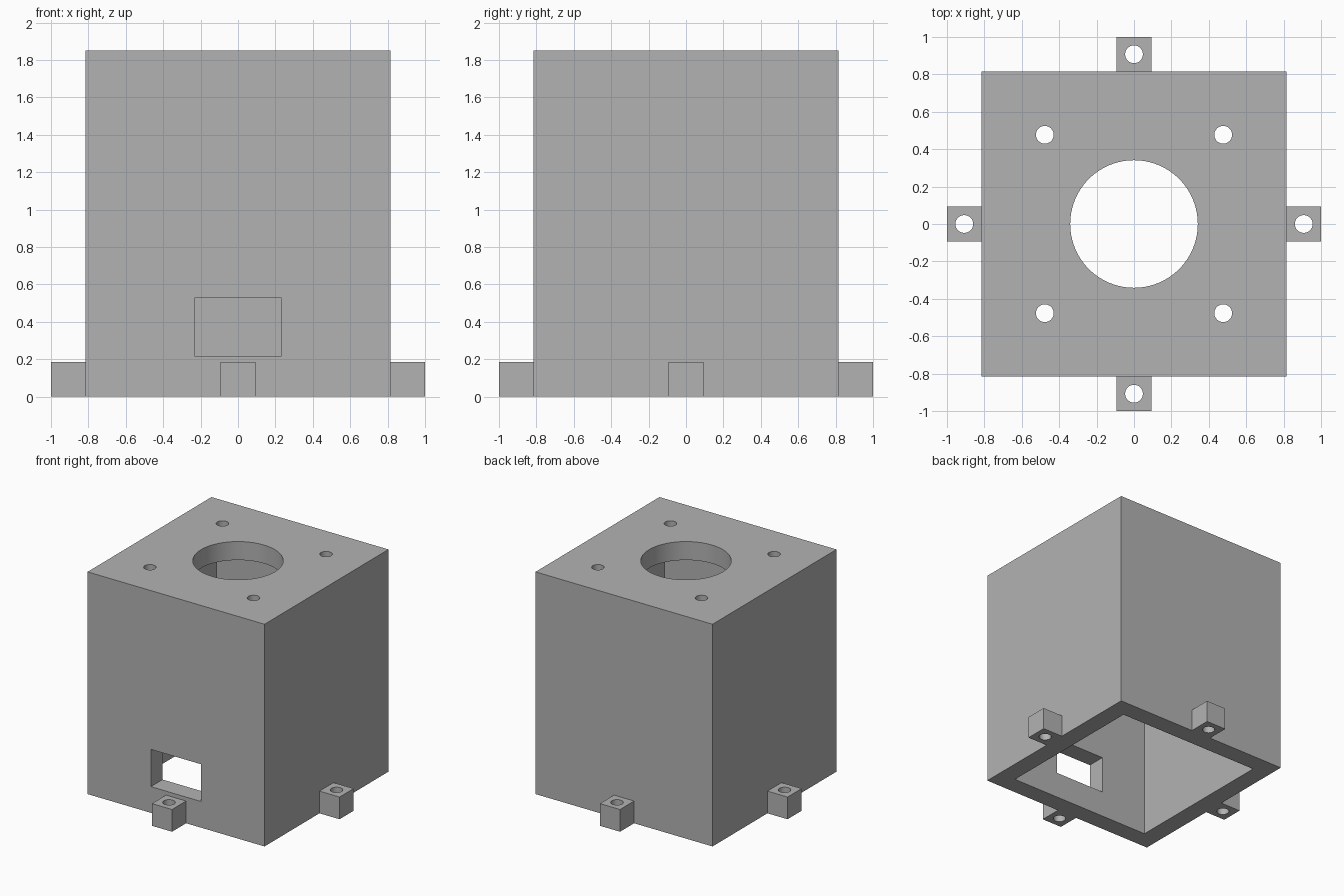
import bpy
from math import radians

OUTER, HEIGHT, WALL = 1.63, 1.85, 0.154
HALF = OUTER / 2
TAB = 1 - HALF
SCREW_R, BORE_R, SCREW_AT = 0.0475, 0.341, 0.477

default = bpy.data.objects.get("Cube")
if default:
    bpy.data.objects.remove(default, do_unlink=True)

grey = bpy.data.materials.new("plain grey")
grey.use_nodes = True
colour = (0.45, 0.45, 0.45, 1)
grey.diffuse_color = colour
grey.node_tree.nodes["Principled BSDF"].inputs["Base Color"].default_value = colour


def box(name, size, centre):
    bpy.ops.mesh.primitive_cube_add(size=1, location=centre)
    obj = bpy.context.object
    obj.name = name
    obj.scale = size
    bpy.ops.object.transform_apply(location=True, rotation=False, scale=True)
    obj.data.materials.append(grey)
    return obj


def rod(name, radius, depth, centre, sides=48):
    bpy.ops.mesh.primitive_cylinder_add(vertices=sides, radius=radius, depth=depth, location=centre)
    obj = bpy.context.object
    obj.name = name
    obj.data.materials.append(grey)
    return obj


def cut(target, cutter):
    """Subtract the cutter from the target and discard it."""
    cutter.hide_render = True
    mod = target.modifiers.new("cut", 'BOOLEAN')
    mod.operation = 'DIFFERENCE'
    mod.solver = 'EXACT'
    mod.object = cutter
    bpy.ops.object.select_all(action='DESELECT')
    target.select_set(True)
    bpy.context.view_layer.objects.active = target
    bpy.ops.object.modifier_apply(modifier=mod.name)
    bpy.data.objects.remove(cutter, do_unlink=True)


def finish(obj):
    bpy.ops.object.select_all(action='DESELECT')
    obj.select_set(True)
    bpy.context.view_layer.objects.active = obj
    bpy.ops.object.shade_smooth_by_angle(angle=radians(30))


# Housing: a box open at the bottom, with a thick top plate
housing = box("housing", (OUTER, OUTER, HEIGHT), (0, 0, HEIGHT / 2))
inner = OUTER - 2 * WALL
cut(housing, box("cavity_cutter", (inner, inner, HEIGHT), (0, 0, HEIGHT / 2 - WALL)))

# Central bore and four screw holes through the top plate
cut(housing, rod("bore_cutter", BORE_R, 0.6, (0, 0, HEIGHT), 96))
for sx in (-1, 1):
    for sy in (-1, 1):
        cut(housing, rod("screw_cutter", SCREW_R, 0.6, (sx * SCREW_AT, sy * SCREW_AT, HEIGHT)))

# Cable window through the front wall
cut(housing, box("window_cutter", (0.464, 0.4, 0.31), (0, -HALF, 0.373)))
finish(housing)

# Mounting tabs with screw holes, one at the foot of each wall
for side, dx, dy in (("front", 0, -1), ("back", 0, 1), ("left", 1, 0), ("right", -1, 0)):
    mid = HALF + TAB / 2
    tab = box(side + "_mounting_tab", (TAB, TAB, TAB), (dx * mid, dy * mid, TAB / 2))
    cut(tab, rod("tab_cutter", SCREW_R, 0.6, (dx * mid, dy * mid, TAB / 2)))
    finish(tab)
